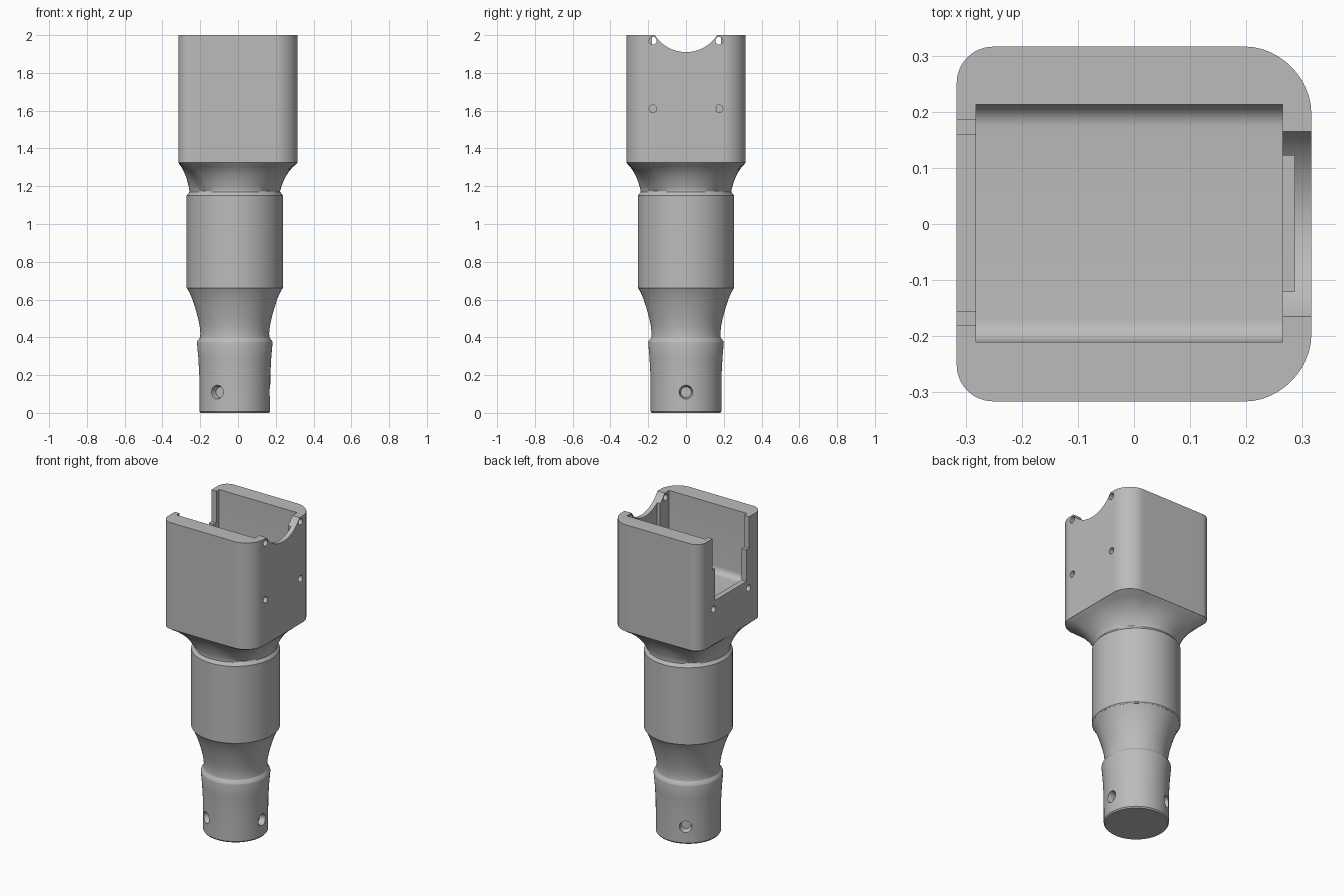
import bpy, bmesh, math
from mathutils import Vector

old = bpy.data.objects.get("Cube")
if old:
    bpy.data.objects.remove(old)

grey = bpy.data.materials.new("plain grey")
grey.use_nodes = True
grey.diffuse_color = (0.5, 0.5, 0.5, 1)
grey.node_tree.nodes["Principled BSDF"].inputs["Base Color"].default_value = (0.5, 0.5, 0.5, 1)

AXIS_X = -0.017   # the round shaft sits slightly off the housing centre
HALF = 0.316


def add_object(name, bm):
    bmesh.ops.recalc_face_normals(bm, faces=bm.faces)
    mesh = bpy.data.meshes.new(name)
    bm.to_mesh(mesh)
    bm.free()
    mesh.materials.append(grey)
    ob = bpy.data.objects.new(name, mesh)
    bpy.context.collection.objects.link(ob)
    return ob


def activate(ob):
    bpy.ops.object.select_all(action='DESELECT')
    ob.select_set(True)
    bpy.context.view_layer.objects.active = ob


def smooth(ob):
    activate(ob)
    bpy.ops.object.shade_smooth_by_angle(angle=math.radians(28))


def cut(ob, cutters):
    for c in cutters:
        c.hide_render = True
        mod = ob.modifiers.new("cut", 'BOOLEAN')
        mod.operation, mod.solver, mod.object = 'DIFFERENCE', 'EXACT', c
        activate(ob)
        bpy.ops.object.modifier_apply(modifier=mod.name)
        bpy.data.objects.remove(c)


def loft(name, rings):
    bm = bmesh.new()
    loops = [[bm.verts.new(p) for p in ring] for ring in rings]
    n = len(loops[0])
    for a, b in zip(loops, loops[1:]):
        for i in range(n):
            j = (i + 1) % n
            bm.faces.new((a[i], a[j], b[j], b[i]))
    bm.faces.new(loops[0])
    bm.faces.new(loops[-1])
    return add_object(name, bm)


def box(name, lo, hi, round_floor=0):
    bm = bmesh.new()
    bmesh.ops.create_cube(bm, size=1)
    lo, hi = Vector(lo), Vector(hi)
    for v in bm.verts:
        v.co = Vector([l + (c + 0.5) * (h - l) for l, h, c in zip(lo, hi, v.co)])
    if round_floor:
        edges = [e for e in bm.edges if all(v.co.z < lo.z + 0.001 for v in e.verts)
                 and abs(e.verts[0].co.y - e.verts[1].co.y) < 0.001]
        bmesh.ops.bevel(bm, geom=edges, offset=round_floor, segments=8, profile=0.5, affect='EDGES')
    return add_object(name, bm)


def rod(name, centre, direction, r, length, r2=None, sides=32):
    bm = bmesh.new()
    bmesh.ops.create_cone(bm, cap_ends=True, segments=sides, radius1=r,
                          radius2=r if r2 is None else r2, depth=length)
    ob = add_object(name, bm)
    turn = Vector(direction).to_track_quat('Z', 'Y').to_matrix().to_4x4()
    turn.translation = Vector(centre)
    ob.data.transform(turn)
    return ob


def housing_outline():
    # rounded square: wide, slightly flattened corners at +x, tight ones at -x
    pts = []
    for k in range(4):
        sx, sy = (1, -1, -1, 1)[k], (1, 1, -1, -1)[k]
        r, power = (0.115, 0.93) if sx > 0 else (0.065, 1)
        for s in range(13):
            a = math.radians(90 * s / 12) if k % 2 == 0 else math.radians(90 - 90 * s / 12)
            c, d = max(math.cos(a), 0) ** (1 / power), max(math.sin(a), 0) ** (1 / power)
            pts.append(Vector((sx * (HALF - r + r * c), sy * (HALF - r + r * d), 0)))
    # add points along the straight sides
    out = []
    for i, p in enumerate(pts):
        out.append(p)
        if i % 13 == 12:
            q = pts[(i + 1) % len(pts)]
            out += [p.lerp(q, s / 14) for s in range(1, 14)]
    return out


outline = housing_outline()


def blended(z, t, r):
    ring = []
    for p in outline:
        centre = Vector((AXIS_X, 0, 0))
        circle = centre + (p - centre).normalized() * r
        q = circle.lerp(p, t)
        ring.append((q.x, q.y, z))
    return ring


def turned(name, profile, n=96):
    return loft(name, [[(AXIS_X + r * math.cos(2 * math.pi * i / n),
                         r * math.sin(2 * math.pi * i / n), z) for i in range(n)]
                       for z, r in profile])


# housing: open box with cavity, saddle, stepped slot and screw holes
housing = loft("housing", [blended(z, 1, 0.24) for z in (1.325, 2.0)])
cutters = [
    box("cavity", (-0.282, -0.21, 1.57), (0.265, 0.213, 2.1), 0.04),
    box("inner_groove", (0.2, -0.12, 1.58), (0.286, 0.122, 2.1)),
    box("slot", (-0.4, -0.155, 1.6), (-0.26, 0.159, 2.1)),
    box("slot_top", (-0.4, -0.181, 1.8), (-0.26, 0.185, 2.1)),
    rod("saddle", (0.32, 0, 2.106), (1, 0, 0), 0.196, 0.16, sides=96),
]
for y in (-0.175, 0.175):
    cutters += [rod("screw_hole", (0.3, y, z), (1, 0, 0), 0.02, 0.12) for z in (1.61, 1.97)]
    cutters.append(rod("slot_screw_hole", (-0.31, y, 1.55), (1, 0, 0), 0.02, 0.1))
cut(housing, cutters)
smooth(housing)

# concave transition from square housing to round barrel
shape = [(1.15, 0, 0.243), (1.175, 0, 0.24), (1.2, 0.08, 0.24), (1.225, 0.18, 0.24),
         (1.25, 0.31, 0.24), (1.275, 0.48, 0.24), (1.3, 0.7, 0.24),
         (1.312, 0.86, 0.24), (1.326, 1, 0.24)]
smooth(loft("shoulder", [blended(*s) for s in shape]))

# barrel
smooth(turned("barrel", [(0.655, 0.25), (0.662, 0.255), (1.15, 0.255), (1.158, 0.249), (1.17, 0.24)]))

# curved neck
smooth(turned("neck", [(0.37, 0.19), (0.4, 0.184), (0.42, 0.182), (0.46, 0.186), (0.5, 0.194),
                       (0.55, 0.208), (0.6, 0.224), (0.635, 0.239), (0.658, 0.251)]))

# tapered collar with three conical dimples
collar = turned("collar", [(0, 0.181), (0.008, 0.187), (0.2, 0.188), (0.29, 0.193),
                           (0.372, 0.2), (0.38, 0.198), (0.398, 0.184)])
dimples = []
for k in range(3):
    a = math.radians(120 * k)
    d = Vector((math.cos(a), math.sin(a), 0))
    dimples.append(rod("dimple", Vector((AXIS_X, 0, 0.11)) + d * 0.18, d, 0.028, 0.06, 0.042))
cut(collar, dimples)
smooth(collar)
